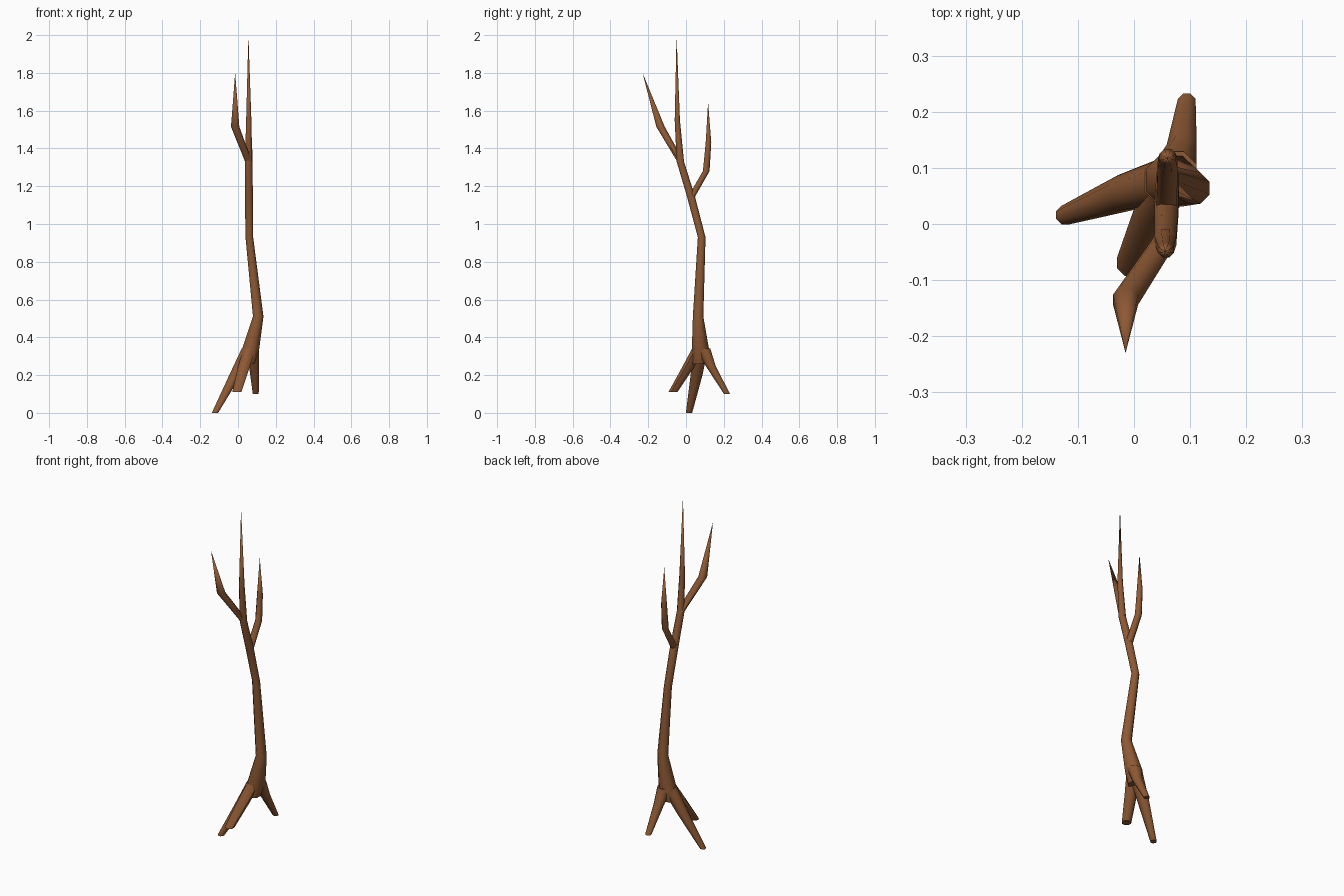
import bpy, bmesh
from math import sin, cos, pi

if "Cube" in bpy.data.objects:
    bpy.data.objects.remove(bpy.data.objects["Cube"])

SIDES = 8

bark = bpy.data.materials.new("bark")
bark.diffuse_color = (0.27, 0.10, 0.035, 1)
bark.use_nodes = True
bark.node_tree.nodes["Principled BSDF"].inputs["Base Color"].default_value = bark.diffuse_color


def limb(name, path):
    """Tapered tube of level rings through (x, y, z, radius); radius 0 makes a pointed tip."""
    bm = bmesh.new()
    rings = []
    for x, y, z, r in path:
        if r == 0:
            rings.append([bm.verts.new((x, y, z))] * SIDES)
        else:
            angles = [2 * pi * (i + 0.5) / SIDES for i in range(SIDES)]
            rings.append([bm.verts.new((x + r * cos(a), y + r * sin(a), z)) for a in angles])
    for low, high in zip(rings, rings[1:]):
        for i in range(SIDES):
            j = (i + 1) % SIDES
            quad = [low[i], low[j], high[j], high[i]]
            bm.faces.new(list(dict.fromkeys(quad)))
    for ring in (rings[0], rings[-1]):
        if len(set(ring)) > 2:
            bm.faces.new(ring)
    bmesh.ops.recalc_face_normals(bm, faces=bm.faces)
    mesh = bpy.data.meshes.new(name)
    bm.to_mesh(mesh)
    bm.free()
    mesh.materials.append(bark)
    obj = bpy.data.objects.new(name, mesh)
    bpy.context.collection.objects.link(obj)
    bpy.ops.object.select_all(action='DESELECT')
    obj.select_set(True)
    bpy.context.view_layer.objects.active = obj
    bpy.ops.object.shade_smooth_by_angle(angle=0.9)


# Trunk running up to the tall central spike
limb("trunk", [
    (0.05, 0.07, 0.26, 0.040), (0.065, 0.077, 0.33, 0.050), (0.107, 0.064, 0.51, 0.030),
    (0.06, 0.083, 0.93, 0.022), (0.058, 0.025, 1.15, 0.023), (0.056, -0.03, 1.33, 0.021),
    (0.057, -0.046, 1.55, 0.015), (0.055, -0.05, 2.0, 0)])

# Side branches
limb("front_branch", [
    (0.056, -0.028, 1.33, 0.020), (-0.015, -0.135, 1.515, 0.024), (-0.015, -0.23, 1.80, 0)])
limb("back_branch", [
    (0.058, 0.027, 1.14, 0.020), (0.06, 0.107, 1.28, 0.019),
    (0.06, 0.119, 1.43, 0.016), (0.06, 0.117, 1.645, 0)])

# Roots with flat cut ends
limb("long_root", [
    (-0.122, 0.016, 0.0, 0.018), (-0.015, 0.056, 0.20, 0.034), (0.06, 0.075, 0.34, 0.044)])
limb("front_root", [
    (-0.006, -0.069, 0.11, 0.026), (0.03, 0.01, 0.24, 0.034), (0.06, 0.065, 0.34, 0.036)])
limb("back_root", [
    (0.094, 0.217, 0.10, 0.017), (0.085, 0.13, 0.25, 0.029), (0.073, 0.09, 0.34, 0.042)])
